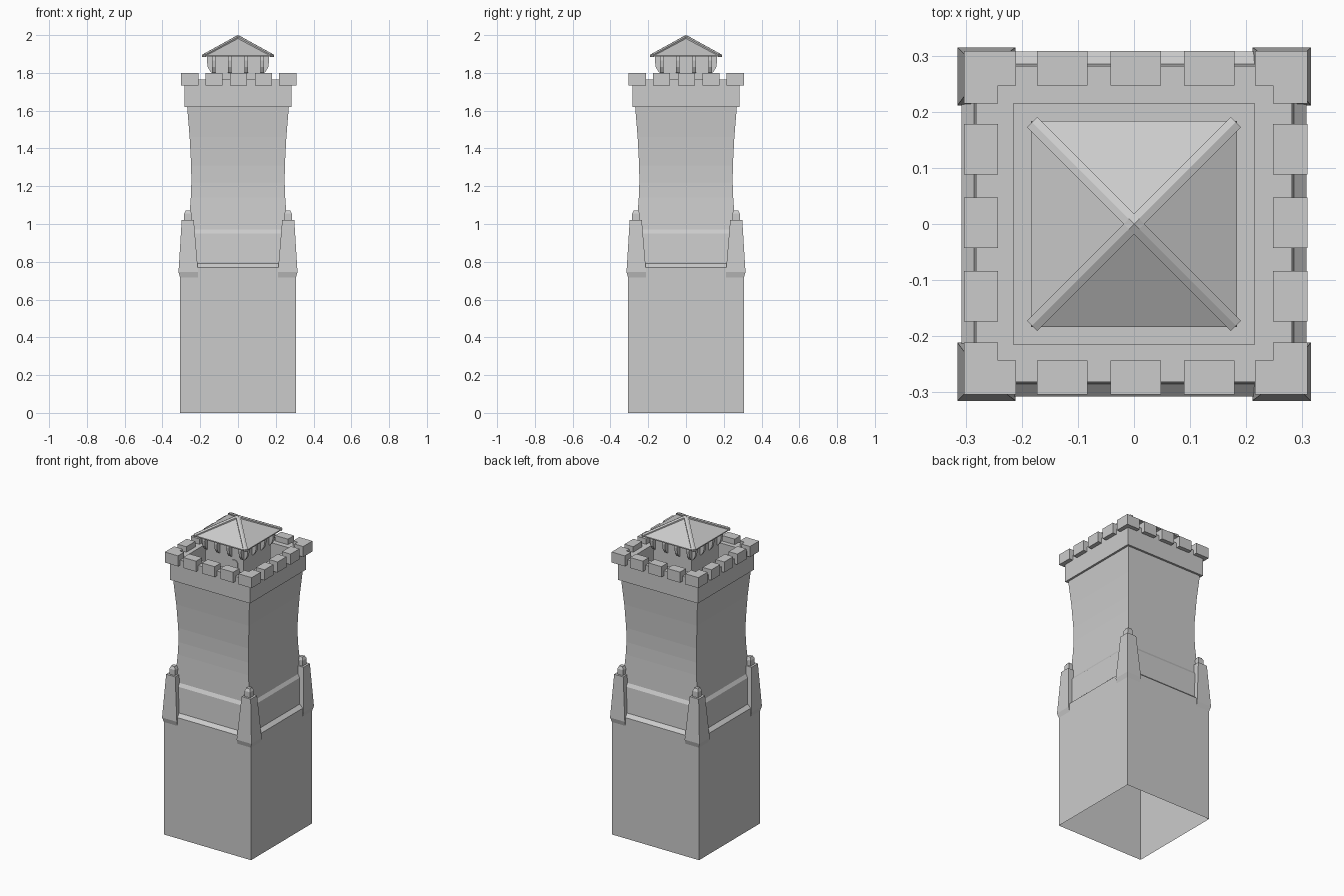
import bpy, bmesh, math
from mathutils import Matrix, Vector

if "Cube" in bpy.data.objects:
    bpy.data.objects.remove(bpy.data.objects["Cube"])


def finish(name, bm):
    bmesh.ops.recalc_face_normals(bm, faces=bm.faces)
    me = bpy.data.meshes.new(name)
    bm.to_mesh(me)
    bm.free()
    ob = bpy.data.objects.new(name, me)
    bpy.context.collection.objects.link(ob)
    return ob


def loft(bm, rings, cap_bottom=True, cap_top=True):
    """Skin a stack of closed rings of 3D points."""
    loops = [[bm.verts.new(p) for p in r] for r in rings]
    for a, b in zip(loops, loops[1:]):
        n = len(a)
        for i in range(n):
            j = (i + 1) % n
            bm.faces.new((a[i], a[j], b[j], b[i]))
    if cap_bottom:
        bm.faces.new(loops[0][::-1])
    if cap_top:
        bm.faces.new(loops[-1])


def rect(x0, x1, y0, y1, z):
    return [(x0, y0, z), (x1, y0, z), (x1, y1, z), (x0, y1, z)]


def square(h, z):
    return rect(-h, h, -h, h, z)


def prism(bm, pts, z0, z1):
    loft(bm, [[(x, y, z) for x, y in pts] for z in (z0, z1)])


CORNERS = [(sx, sy) for sx in (-1, 1) for sy in (-1, 1)]

# Tower shell: open bottom, ledge, waisted shaft, parapet and sunken floor
profile = [(.307, 0), (.307, .77), (.285, .79), (.275, .95), (.262, .97),
           (.25, 1.14), (.247, 1.22), (.248, 1.31), (.256, 1.46), (.269, 1.62),
           (.282, 1.62), (.282, 1.765), (.215, 1.765), (.215, 1.62)]
bm = bmesh.new()
loft(bm, [square(h, z) for h, z in profile], cap_bottom=False)
finish("tower_shell", bm)

# Tapered corner buttresses with small chamfered caps
for i, (sx, sy) in enumerate(CORNERS):
    for name, steps in (
        ("corner_buttress", [(.212, .304, .706), (.211, .315, .746), (.234, .298, 1.02)]),
        ("buttress_cap", [(.245, .285, 1.02), (.245, .285, 1.055), (.253, .277, 1.072)]),
    ):
        bm = bmesh.new()
        loft(bm, [rect(sx * a, sx * b, sy * a, sy * b, z) for a, b, z in steps])
        finish(f"{name}_{i}", bm)

# Merlons: three per side plus L-shaped corners, overhanging the parapet
bm = bmesh.new()
OUT, INN = .306, .245
for side in range(4):
    rot = Matrix.Rotation(side * math.pi / 2, 2)
    for c in (-.131, 0, .131):
        pts = [(c - .045, -OUT), (c + .045, -OUT), (c + .045, -INN), (c - .045, -INN)]
        prism(bm, [rot @ Vector(p) for p in pts], 1.733, 1.80)
    ell = [(OUT, -OUT), (OUT, -.213), (INN, -.213), (INN, -INN), (.213, -INN), (.213, -OUT)]
    prism(bm, [rot @ Vector(p) for p in ell], 1.733, 1.80)
merlons = finish("merlons", bm)
merlons.location = (.003, .002, 0)

# Lookout room in the middle of the floor
bm = bmesh.new()
loft(bm, [square(.135, 1.62), square(.135, 1.89)])
finish("lookout_room", bm)

# Arched door on its front face
arch = [(.045, 1.62), (.095, 1.62)]
arch += [(.07 + .025 * math.cos(t), 1.762 + .025 * math.sin(t))
         for t in (math.pi * k / 6 for k in range(7))]
bm = bmesh.new()
loft(bm, [[(x, y, z) for x, z in arch] for y in (-.139, -.13)])
finish("door", bm)

# Eave brackets, four per side
bracket = [(.125, 1.89), (.162, 1.89), (.165, 1.865), (.16, 1.83), (.145, 1.805), (.125, 1.795)]
bm = bmesh.new()
for side in range(4):
    rot = Matrix.Rotation(side * math.pi / 2, 3, 'Z')
    for c in (-.128, -.043, .043, .128):
        loft(bm, [[rot @ Vector((c + w, -o, z)) for o, z in bracket] for w in (-.009, .009)])
finish("eave_brackets", bm)

# Pyramid roof
bm = bmesh.new()
loft(bm, [square(.184, 1.886), square(.184, 1.893), square(.001, 1.991)])
finish("roof", bm)

# Ridged beams along the roof hips
section = [(-.013, -.016), (-.013, -.004), (0, 0), (.013, -.004), (.013, -.016)]
for i, (sx, sy) in enumerate(CORNERS):
    d = Vector((sx, sy, 0)).normalized()
    n = Vector((-d.y, d.x, 0))
    bm = bmesh.new()
    loft(bm, [[d * r + n * s + Vector((0, 0, z + dz)) for s, dz in section]
              for r, z in ((0, 2.0), (.257, 1.9))])
    finish(f"hip_beam_{i}", bm)
